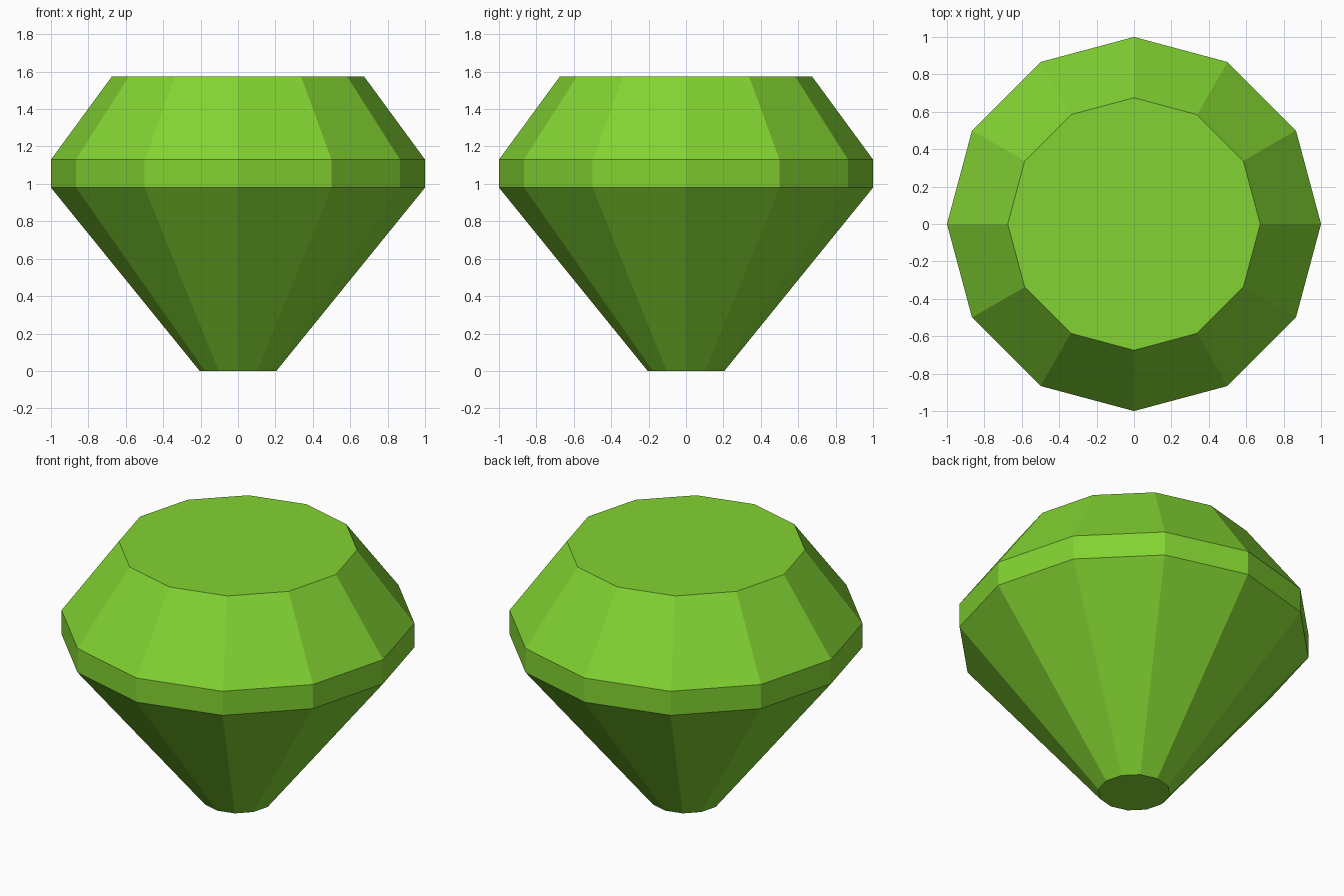
import bpy, bmesh
from math import cos, sin, tau

if "Cube" in bpy.data.objects:
    bpy.data.objects.remove(bpy.data.objects["Cube"])

SIDES = 12
# gem profile from the bottom tip to the flat top: (radius, height)
PROFILE = [(0.205, 0.0), (1.0, 0.98), (1.0, 1.13), (0.675, 1.573)]

green = bpy.data.materials.new("gem green")
green.diffuse_color = (0.225, 0.65, 0.032, 1)
green.use_nodes = True
green.node_tree.nodes["Principled BSDF"].inputs["Base Color"].default_value = green.diffuse_color

# stacked rings, one per profile point
bm = bmesh.new()
rings = [[bm.verts.new((r * cos(tau * i / SIDES), r * sin(tau * i / SIDES), z))
          for i in range(SIDES)] for r, z in PROFILE]

# pavilion, girdle and crown facets
for low, high in zip(rings, rings[1:]):
    for i in range(SIDES):
        j = (i + 1) % SIDES
        bm.faces.new((low[i], low[j], high[j], high[i]))

# flat bottom and flat top
bm.faces.new(rings[0][::-1])
bm.faces.new(rings[-1])

mesh = bpy.data.meshes.new("cut_gem")
bm.to_mesh(mesh)
bm.free()
mesh.materials.append(green)
bpy.context.collection.objects.link(bpy.data.objects.new("cut_gem", mesh))
